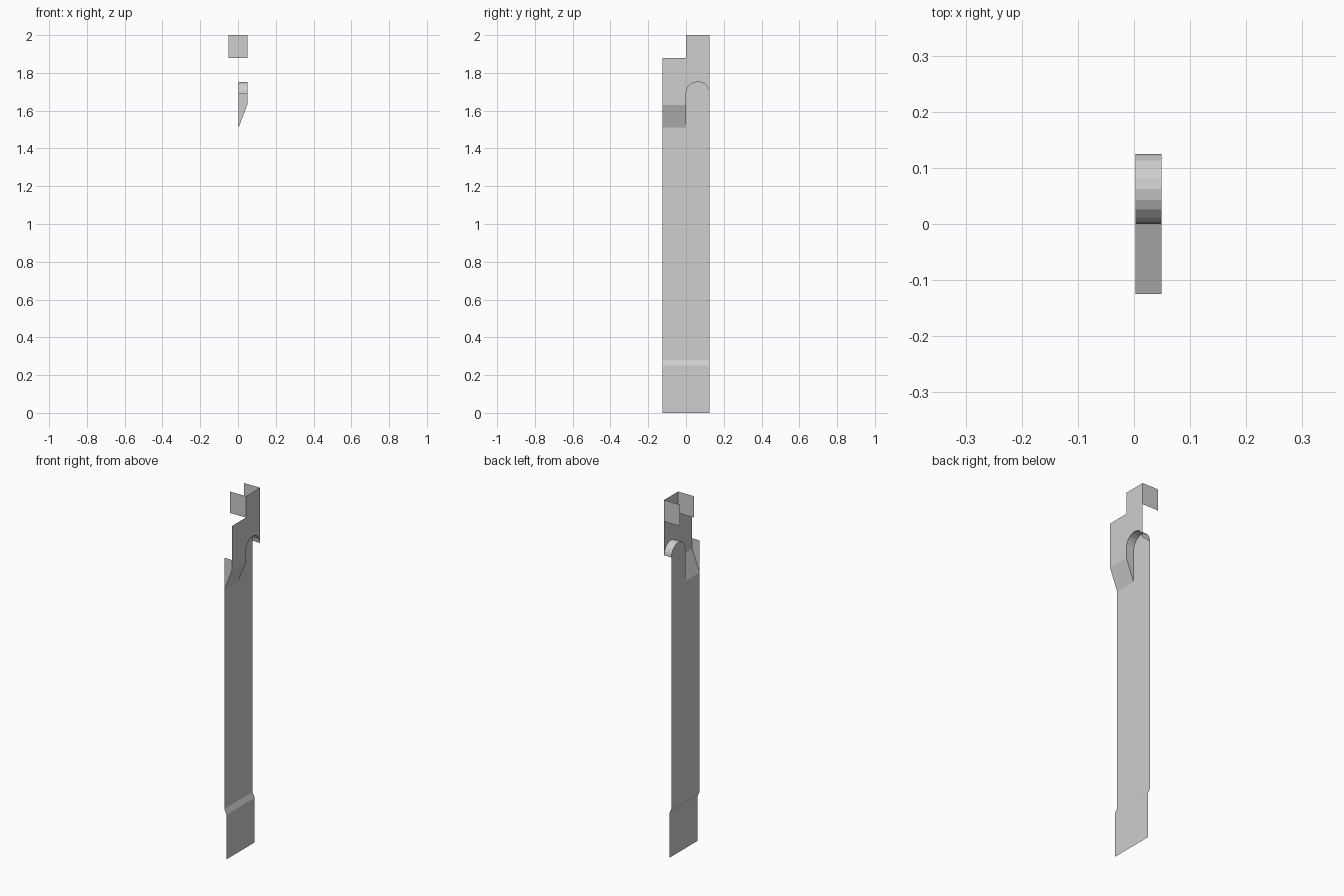
import bpy
from math import cos, sin, pi

if "Cube" in bpy.data.objects:
    bpy.data.objects.remove(bpy.data.objects["Cube"], do_unlink=True)

# One plain sheet-metal colour
GREY = (0.62, 0.62, 0.62, 1)
metal = bpy.data.materials.new("plain_grey")
metal.use_nodes = True
metal.diffuse_color = GREY
metal.node_tree.nodes["Principled BSDF"].inputs["Base Color"].default_value = GREY

# Key dimensions
BACK, FRONT, FOOT = 0.003, 0.049, 0.016    # depths of the pressed layers (x)
HALF = 0.125                               # half width of the strip (y)
FOOT_TOP, BEND_TOP = 0.25, 0.28
SLOPE_LOW, SLOPE_HIGH, SPRING = 1.51, 1.63, 1.69
SHOULDER, TOP = 1.88, 2.0


def make(name, verts, faces):
    mesh = bpy.data.meshes.new(name)
    mesh.from_pydata(verts, [], faces)
    mesh.materials.append(metal)
    obj = bpy.data.objects.new(name, mesh)
    bpy.context.collection.objects.link(obj)
    return obj


def plate(name, x, outline):
    """Flat sheet across the width, from a (y, z) outline."""
    return make(name, [(x, y, z) for y, z in outline], [range(len(outline))])


def wall(name, y, outline, flip=False):
    """Flat sheet facing front or back, from an (x, z) outline."""
    pts = outline[::-1] if flip else outline
    return make(name, [(x, y, z) for x, z in pts], [range(len(pts))])


def ramp(name, path):
    """Sheet swept across the full width along an (x, z) path."""
    verts = [(x, y, z) for x, z in path for y in (-HALF, HALF)]
    faces = [(2 * i, 2 * i + 1, 2 * i + 3, 2 * i + 2) for i in range(len(path) - 1)]
    return make(name, verts, faces)


# Half-round arch, from the outer edge over to the centre line
STEPS = 10
r = HALF / 2
arch = [(r + r * cos(pi * i / STEPS), SPRING + r * sin(pi * i / STEPS))
        for i in range(STEPS + 1)]

# Long strip with its rounded tongue, and the stepped foot below
plate("main_strip", BACK, [(-HALF, BEND_TOP), (HALF, BEND_TOP)] + arch
      + [(0, SLOPE_LOW), (-HALF, SLOPE_LOW)])
ramp("foot_bend", [(FOOT, FOOT_TOP), (BACK, BEND_TOP)])
plate("foot", FOOT, [(-HALF, 0), (HALF, 0), (HALF, FOOT_TOP), (-HALF, FOOT_TOP)])

# Raised head plate with arch cut-out and shoulder step
plate("head_plate", FRONT, [(-HALF, SLOPE_HIGH), (0, SLOPE_HIGH)] + arch[::-1]
      + [(HALF, TOP), (0, TOP), (0, SHOULDER), (-HALF, SHOULDER)])

# Sloped joint between strip and head
make("neck_slope", [(BACK, -HALF, SLOPE_LOW), (BACK, 0, SLOPE_LOW),
                    (FRONT, 0, SLOPE_HIGH), (FRONT, -HALF, SLOPE_HIGH)], [range(4)])

# Curved rim joining the tongue to the head plate
make("arch_rim", [(x, y, z) for y, z in arch for x in (BACK, FRONT)],
     [(2 * i, 2 * i + 1, 2 * i + 3, 2 * i + 2) for i in range(STEPS)])

# Side walls closing the neck
side = [(BACK, SLOPE_LOW), (FRONT, SLOPE_HIGH), (FRONT, SPRING), (BACK, SPRING)]
wall("neck_outer_wall", -HALF, side)
wall("neck_inner_wall", 0, side, flip=True)

# Two folded tabs at the top
tab = [(-FRONT, SHOULDER), (FRONT, SHOULDER), (FRONT, TOP), (-FRONT, TOP)]
wall("front_tab", 0, tab)
wall("back_tab", HALF, tab, flip=True)
